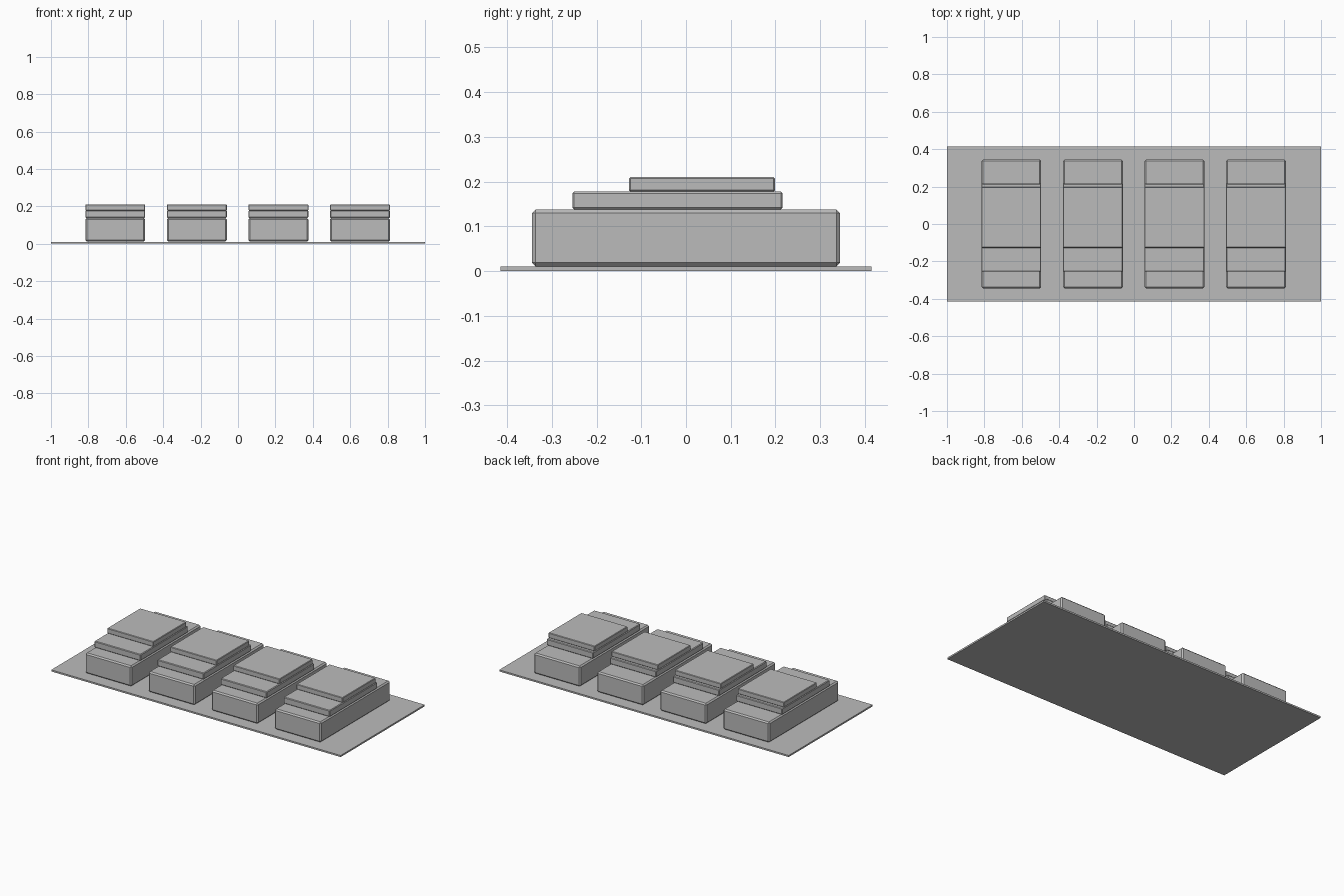
import bpy

old = bpy.data.objects.get("Cube")
if old:
    bpy.data.objects.remove(old, do_unlink=True)

grey = bpy.data.materials.new("plain_grey")
grey.use_nodes = True
colour = (0.5, 0.5, 0.5, 1)
grey.diffuse_color = colour
grey.node_tree.nodes["Principled BSDF"].inputs["Base Color"].default_value = colour


def slab(name, x, width, y0, y1, z0, z1, chamfer=0):
    """Box with optional single-segment chamfered edges."""
    bpy.ops.mesh.primitive_cube_add(size=1, location=(x, (y0 + y1) / 2, (z0 + z1) / 2))
    ob = bpy.context.object
    ob.name = name
    ob.scale = (width, y1 - y0, z1 - z0)
    bpy.ops.object.transform_apply(location=False, rotation=False, scale=True)
    if chamfer:
        bevel = ob.modifiers.new("chamfer", "BEVEL")
        bevel.width = chamfer
        bevel.segments = 1
    ob.data.materials.append(grey)
    return ob


# Thin ground plate
slab("base_plate", 0, 2, -0.415, 0.415, 0, 0.01)

# Four identical stepped blocks in a row
WIDTH = 0.32
for i in range(4):
    x = -0.656 + 0.436 * i
    slab(f"lower_block_{i + 1}", x, WIDTH, -0.344, 0.344, 0.011, 0.138, 0.008)
    slab(f"middle_step_{i + 1}", x, WIDTH, -0.254, 0.216, 0.138, 0.178, 0.004)
    slab(f"top_step_{i + 1}", x, WIDTH, -0.127, 0.199, 0.178, 0.21, 0.003)
